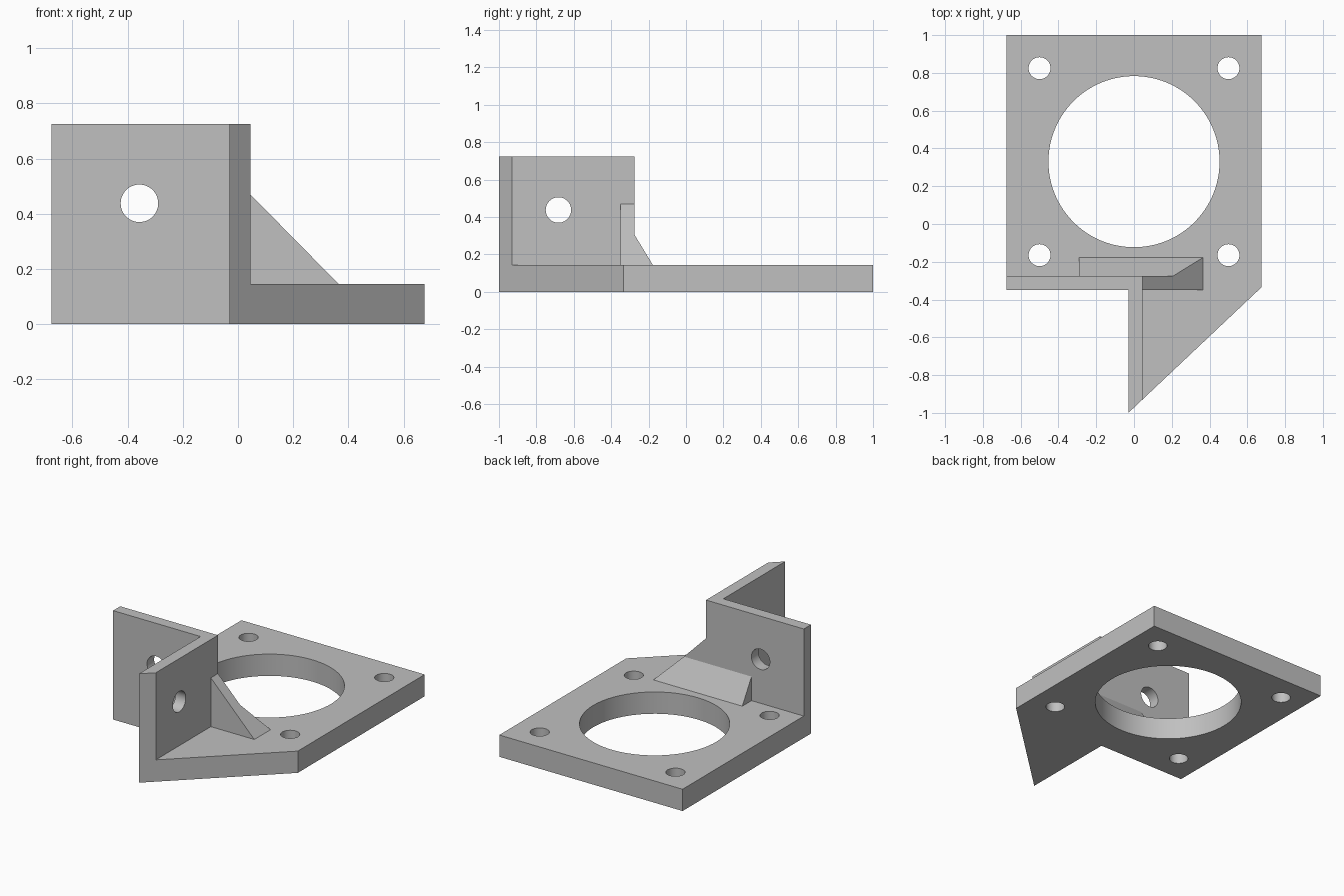
import bpy, bmesh, math
from mathutils import Matrix, Vector

cube = bpy.data.objects.get("Cube")
if cube:
    bpy.data.objects.remove(cube, do_unlink=True)

grey = bpy.data.materials.new("plain_grey")
grey.use_nodes = True
colour = (0.527, 0.527, 0.527, 1)
grey.diffuse_color = colour
grey.node_tree.nodes["Principled BSDF"].inputs["Base Color"].default_value = colour


def add_object(name, bm):
    bmesh.ops.recalc_face_normals(bm, faces=bm.faces)
    mesh = bpy.data.meshes.new(name)
    bm.to_mesh(mesh)
    bm.free()
    mesh.materials.append(grey)
    obj = bpy.data.objects.new(name, mesh)
    bpy.context.collection.objects.link(obj)
    return obj


def prism(name, corners, direction):
    """Extrude a flat outline along a direction."""
    bm = bmesh.new()
    face = bm.faces.new([bm.verts.new(c) for c in corners])
    new = bmesh.ops.extrude_face_region(bm, geom=[face])["geom"]
    bmesh.ops.translate(bm, vec=Vector(direction),
                        verts=[v for v in new if isinstance(v, bmesh.types.BMVert)])
    return add_object(name, bm)


def hull(name, points):
    bm = bmesh.new()
    for p in points:
        bm.verts.new(p)
    bmesh.ops.convex_hull(bm, input=bm.verts)
    bmesh.ops.dissolve_limit(bm, angle_limit=0.01, verts=bm.verts, edges=bm.edges)
    return add_object(name, bm)


def drill(name, centre, radius, axis, length, segments):
    bm = bmesh.new()
    turn = Vector((0, 0, 1)).rotation_difference(Vector(axis)).to_matrix().to_4x4()
    bmesh.ops.create_cone(bm, cap_ends=True, segments=segments, radius1=radius,
                          radius2=radius, depth=length,
                          matrix=Matrix.Translation(centre) @ turn)
    return add_object(name, bm)


def combine(target, other, operation):
    """Apply a boolean and remove the helper."""
    other.hide_render = True
    mod = target.modifiers.new("combine", "BOOLEAN")
    mod.operation, mod.solver, mod.object = operation, "EXACT", other
    bpy.context.view_layer.objects.active = target
    bpy.ops.object.modifier_apply(modifier=mod.name)
    bpy.data.objects.remove(other, do_unlink=True)


W, T, H = 0.675, 0.145, 0.725          # half width, plate thickness, wall height
LEFT, RIGHT = -0.03, 0.045             # side wall faces
FRONT, BACK = -0.35, -0.275            # cross wall faces
CORNER = -0.335                        # where the slanted edge starts


def slant(x):
    return -1 + (x - LEFT) * (CORNER + 1) / (W - LEFT)


# Base plate with slanted front edge
bracket = prism("mounting_bracket", [
    (-W, 1, 0), (W, 1, 0), (W, CORNER, 0), (LEFT, -1, 0),
    (LEFT, FRONT, 0), (-W, FRONT, 0)], (0, 0, T))

# Upright walls forming an L
walls = prism("walls", [
    (-W, BACK, 0), (RIGHT, BACK, 0), (RIGHT, slant(RIGHT), 0), (LEFT, -1, 0),
    (LEFT, FRONT, 0), (-W, FRONT, 0)], (0, 0, H))

# Side gusset and rear ramp, both bounded by the same sloping plane
foot, peak, ridge = 0.365, 0.47, 0.305
ridge_x = RIGHT + (peak - ridge) * (foot - RIGHT) / (peak - T)
side_gusset = prism("side_gusset", [
    (RIGHT, FRONT, T), (foot, FRONT, T), (RIGHT, FRONT, peak)], (0, BACK - FRONT, 0))
rear_ramp = hull("rear_ramp", [
    (-0.29, BACK, T), (-0.29, -0.178, T), (foot, -0.178, T), (foot, BACK, T),
    (-0.29, BACK, ridge), (ridge_x, BACK, ridge)])

for part in (walls, side_gusset, rear_ramp):
    combine(bracket, part, "UNION")

# Merge coplanar faces
bm = bmesh.new()
bm.from_mesh(bracket.data)
bmesh.ops.remove_doubles(bm, verts=bm.verts, dist=0.0005)
bmesh.ops.dissolve_limit(bm, angle_limit=0.01, verts=bm.verts, edges=bm.edges)
bm.to_mesh(bracket.data)
bm.free()

# Large opening, four screw holes and a hole in each wall
cutters = [drill("opening", (0, 0.33, T / 2), 0.453, (0, 0, 1), 0.5, 96)]
for x in (-0.5, 0.5):
    for y in (-0.165, 0.825):
        cutters.append(drill("screw_hole", (x, y, T / 2), 0.058, (0, 0, 1), 0.4, 48))
cutters.append(drill("cross_wall_hole", (-0.357, -0.31, 0.438), 0.068, (0, 1, 0), 0.3, 48))
cutters.append(drill("side_wall_hole", (0.007, -0.682, 0.438), 0.068, (1, 0, 0), 0.3, 48))
for cutter in cutters:
    combine(bracket, cutter, "DIFFERENCE")

bpy.ops.object.select_all(action="DESELECT")
bracket.select_set(True)
bpy.context.view_layer.objects.active = bracket
bpy.ops.object.shade_smooth_by_angle(angle=math.radians(20))
